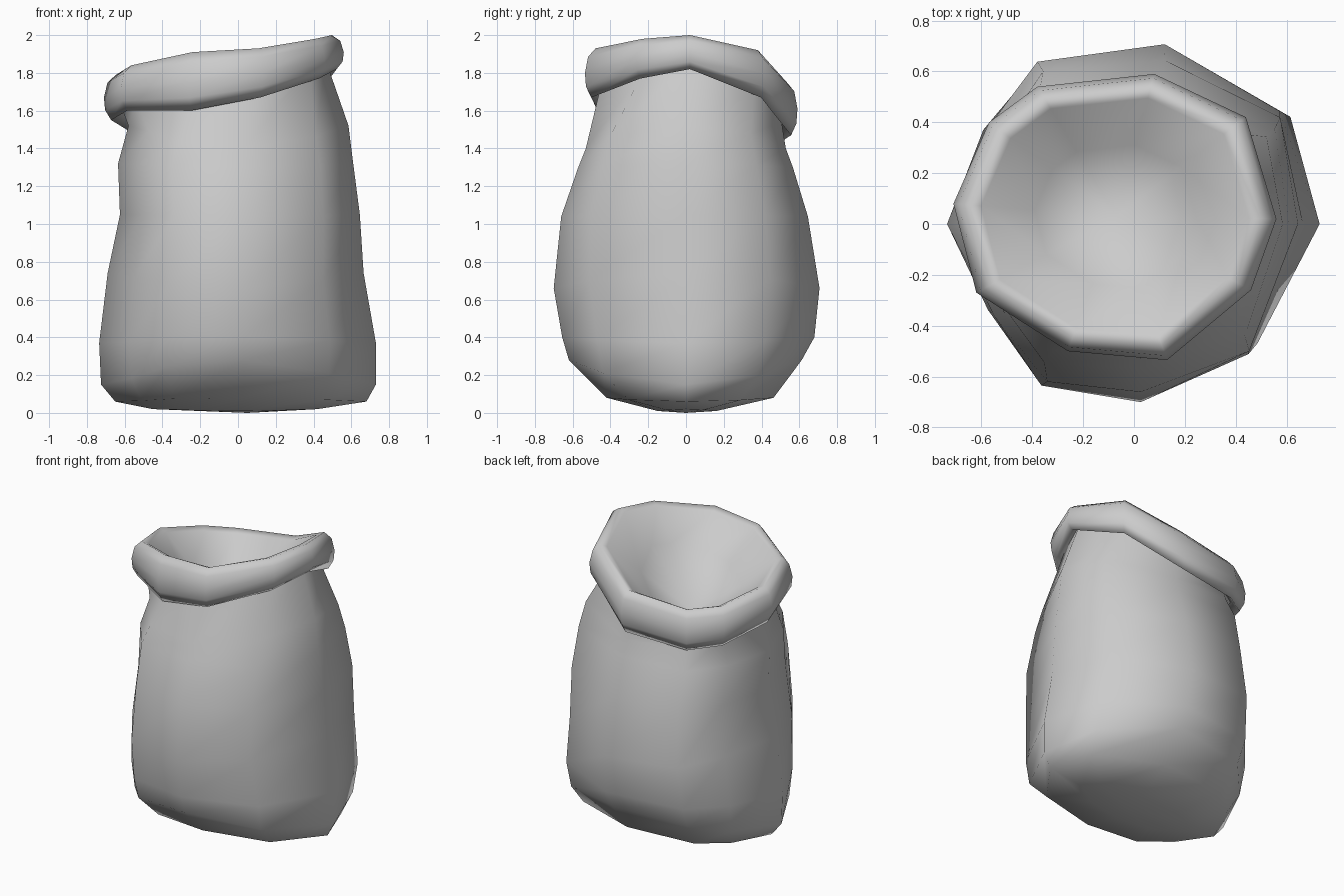
import bpy, bmesh

if "Cube" in bpy.data.objects:
    bpy.data.objects.remove(bpy.data.objects["Cube"])


def loft(name, rings, start=None, end=None):
    """Skin a list of equal-sized rings, with optional pole points."""
    bm = bmesh.new()
    vr = [[bm.verts.new(p) for p in r] for r in rings]
    n = len(vr[0])
    for a, b in zip(vr, vr[1:]):
        for i in range(n):
            j = (i + 1) % n
            bm.faces.new((a[i], a[j], b[j], b[i]))
    if start:
        c = bm.verts.new(start)
        for i in range(n):
            bm.faces.new((c, vr[0][(i + 1) % n], vr[0][i]))
    if end:
        c = bm.verts.new(end)
        for i in range(n):
            bm.faces.new((c, vr[-1][i], vr[-1][(i + 1) % n]))
    me = bpy.data.meshes.new(name)
    bm.to_mesh(me)
    bm.free()
    for f in me.polygons:
        f.use_smooth = True
    ob = bpy.data.objects.new(name, me)
    bpy.context.collection.objects.link(ob)
    return ob


# Rim stations: outer x, outer y, crest z, lower edge z
rim = [(.56, .02, 2.0, 1.82), (.44, .42, 1.92, 1.67), (.08, .59, 1.75, 1.47),
       (-.38, .54, 1.71, 1.44), (-.57, .40, 1.73, 1.47), (-.71, .08, 1.79, 1.55),
       (-.62, -.27, 1.84, 1.60), (-.26, -.50, 1.91, 1.60), (.13, -.535, 1.93, 1.67),
       (.46, -.26, 1.98, 1.77)]
CX, CY = -.07, .03


def rim_ring(s, t, dz=0.0):
    """Rim ring scaled by s, at fraction t of the roll height."""
    return [(CX + (x - CX) * s, CY + (y - CY) * s, lo + (hi - lo) * t + dz)
            for x, y, hi, lo in rim]


# Body cross-section directions, matching the rim stations
sect = [(1, 0), (.81, .6), (.18, 1), (-.52, .86), (-.78, .53), (-1, 0),
        (-.76, -.5), (-.5, -.86), (.04, -1), (.64, -.69)]


def body_ring(zx, zy, xl, xr, yf, yb, k=0.0):
    """Body ring: side and front/back heights, four extents, squareness k."""
    ring = []
    for u, v in sect:
        q = 1 + k * min(1, 5 * u * u * v * v)
        ring.append((u * q * (xr if u > 0 else xl), v * q * (yb if v > 0 else yf),
                     zx + (zy - zx) * v * v))
    return ring


# Sack body, pillow-shaped base up to the neck
body = [body_ring(*r) for r in (
    (.02, .01, .45, .42, .15, .16),
    (.06, .08, .65, .68, .42, .46, .05),
    (.15, .28, .725, .73, .62, .61, .03),
    (.37, .40, .735, .73, .655, .675, .04),
    (.74, .66, .69, .665, .70, .70, .06),
    (1.05, 1.04, .625, .645, .66, .635, .10),
    (1.32, 1.30, .635, .61, .57, .555, .12),
    (1.52, 1.40, .58, .585, .53, .52, .10))]
loft("sack_body", body + [rim_ring(.85, .25)], start=(.05, 0, 0))

# Rolled rim and the shallow conical lining
roll = [rim_ring(s, t) for s, t in (
    (.85, .25), (.94, .0), (.99, .22), (1.0, .5), (.97, .83), (.90, 1.0), (.83, .93))]
loft("rolled_rim", roll + [rim_ring(.5, .9, -.17)], end=(CX, CY, 1.45))
